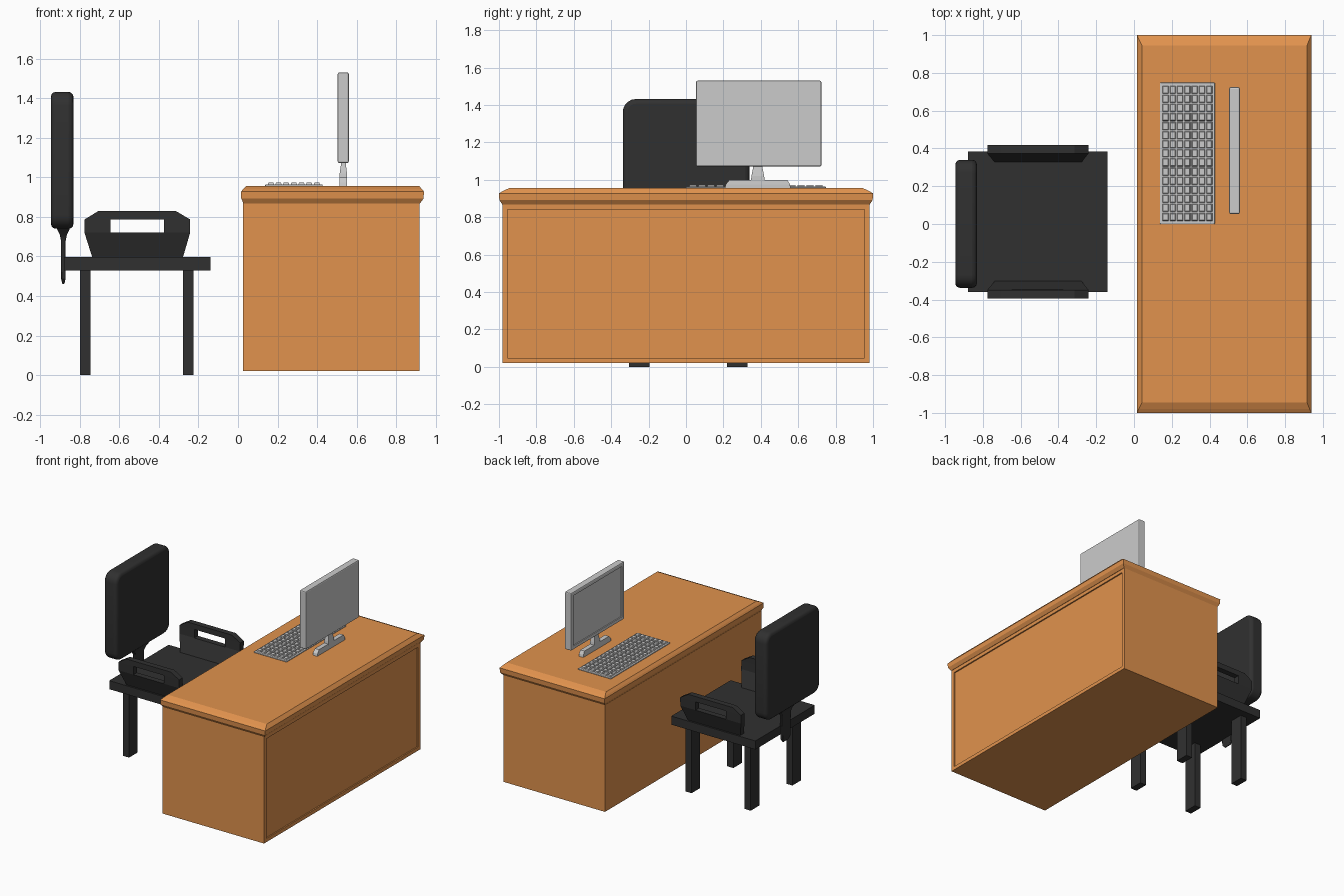
import bpy, bmesh
from mathutils import Vector

if "Cube" in bpy.data.objects:
    bpy.data.objects.remove(bpy.data.objects["Cube"])


def material(name, color):
    m = bpy.data.materials.new(name)
    m.diffuse_color = (*color, 1)
    m.use_nodes = True
    m.node_tree.nodes["Principled BSDF"].inputs["Base Color"].default_value = m.diffuse_color
    return m


WOOD = material("orange_wood", (0.75, 0.29, 0.075))
DARK = material("dark_fabric", (0.03, 0.03, 0.03))


def finish(name, bm, mat=None):
    bmesh.ops.recalc_face_normals(bm, faces=bm.faces)
    me = bpy.data.meshes.new(name)
    bm.to_mesh(me)
    bm.free()
    ob = bpy.data.objects.new(name, me)
    bpy.context.collection.objects.link(ob)
    if mat:
        me.materials.append(mat)
    return ob


def add_loft(bm, rings):
    """Stack of rectangles, each (z, x0, x1, y0, y1), capped at both ends."""
    loops = [[bm.verts.new(p) for p in ((x0, y0, z), (x1, y0, z), (x1, y1, z), (x0, y1, z))]
             for z, x0, x1, y0, y1 in rings]
    for a, b in zip(loops, loops[1:]):
        for i in range(4):
            j = (i + 1) % 4
            bm.faces.new((a[i], a[j], b[j], b[i]))
    bm.faces.new(loops[0][::-1])
    bm.faces.new(loops[-1])


def loft(name, rings, mat=None):
    bm = bmesh.new()
    add_loft(bm, rings)
    return finish(name, bm, mat)


def box(name, x0, x1, y0, y1, z0, z1, mat=None):
    return loft(name, [(z0, x0, x1, y0, y1), (z1, x0, x1, y0, y1)], mat)


def recess(ob, direction, border, depth):
    """Sink a bordered panel into the face that points along direction."""
    bm = bmesh.new()
    bm.from_mesh(ob.data)
    d = Vector(direction)
    bm.normal_update()
    face = max(bm.faces, key=lambda f: f.normal.dot(d) * f.calc_area())
    bmesh.ops.inset_region(bm, faces=[face], thickness=border)
    bmesh.ops.translate(bm, verts=face.verts[:], vec=-d * 0.0005)
    bmesh.ops.inset_region(bm, faces=[face], thickness=0.0001, depth=-depth)
    bm.to_mesh(ob.data)
    bm.free()


def bevel(ob, width, segments, angle=0.5):
    m = ob.modifiers.new("bevel", 'BEVEL')
    m.width, m.segments = width, segments
    m.limit_method, m.angle_limit = 'ANGLE', angle


def smooth(ob):
    bpy.ops.object.select_all(action='DESELECT')
    bpy.context.view_layer.objects.active = ob
    ob.select_set(True)
    bpy.ops.object.shade_smooth_by_angle(angle=0.6)


# Desk body with sunken front panel, and moulded top
body = box("desk_body", 0.025, 0.917, -0.982, 0.982, 0.02, 0.87, WOOD)
recess(body, (1, 0, 0), 0.04, 0.01)
loft("desk_top", [(0.868, 0.028, 0.92, -0.982, 0.982),
                  (0.893, 0.016, 0.938, -0.998, 0.998),
                  (0.928, 0.016, 0.94, -1.0, 1.0),
                  (0.940, 0.025, 0.93, -0.98, 0.98),
                  (0.956, 0.042, 0.916, -0.945, 0.945)], WOOD)

# Monitor: casing with recessed screen, neck and foot
casing = box("monitor", 0.504, 0.56, 0.053, 0.724, 1.072, 1.53)
bevel(casing, 0.008, 2)
bpy.context.view_layer.objects.active = casing
bpy.ops.object.modifier_apply(modifier="bevel")
recess(casing, (-1, 0, 0), 0.03, 0.008)
loft("monitor_neck", [(0.99, 0.513, 0.551, 0.347, 0.421),
                      (1.02, 0.514, 0.551, 0.35, 0.418),
                      (1.06, 0.520, 0.546, 0.358, 0.41),
                      (1.08, 0.522, 0.544, 0.36, 0.408)])
loft("monitor_foot", [(0.955, 0.512, 0.552, 0.208, 0.56),
                      (0.975, 0.512, 0.552, 0.212, 0.556),
                      (1.0, 0.514, 0.55, 0.232, 0.542)])

# Keyboard tray and tapered keys
tray = box("keyboard_tray", 0.137, 0.428, 0.0, 0.748, 0.954, 0.964)
bevel(tray, 0.004, 2)
bm = bmesh.new()
rows, cols = 7, 15
dx, dy = 0.271 / rows, 0.722 / cols
for r in range(rows):
    for c in range(cols):
        x, y = 0.147 + r * dx, 0.013 + c * dy
        add_loft(bm, [(0.962, x + 0.003, x + dx - 0.003, y + 0.003, y + dy - 0.003),
                      (0.973, x + 0.007, x + dx - 0.007, y + 0.007, y + dy - 0.007)])
finish("keyboard_keys", bm)

# Chair seat and four legs
MID = 0.012
box("seat", -0.88, -0.14, MID - 0.373, MID + 0.373, 0.53, 0.598, DARK)
for xn, x in (("rear", -0.772), ("front", -0.252)):
    for yn, s in (("right", -1), ("left", 1)):
        y = MID + s * 0.262
        box(f"{xn}_{yn}_leg", x - 0.027, x + 0.027, y - 0.054, y + 0.054, 0, 0.54, DARK)

# Armrests: flared panel with a handle hole, one per side
arm_rows = [(0.59, 0.312, -0.735, -0.28), (0.72, 0.36, -0.776, -0.242),
            (0.787, 0.362, -0.776, -0.242), (0.83, 0.362, -0.705, -0.315)]
for name, s in (("right_armrest", -1), ("left_armrest", 1)):
    bm = bmesh.new()
    grid = [[bm.verts.new((x, MID + s * d, z)) for x in (x0, -0.645, -0.375, x1)]
            for z, d, x0, x1 in arm_rows]
    for r in range(3):
        for c in range(3):
            if (r, c) != (1, 1):
                bm.faces.new((grid[r][c], grid[r][c + 1], grid[r + 1][c + 1], grid[r + 1][c]))
    ext = bmesh.ops.extrude_face_region(bm, geom=bm.faces[:], use_keep_orig=True)
    moved = [g for g in ext["geom"] if isinstance(g, bmesh.types.BMVert)]
    bmesh.ops.translate(bm, verts=moved, vec=(0, s * 0.045, 0))
    finish(name, bm, DARK)

# Padded backrest: rounded corners first, then softened rims
bm = bmesh.new()
add_loft(bm, [(0.74, -0.946, -0.832, -0.338, 0.34), (1.432, -0.946, -0.832, -0.338, 0.34)])
corners = [e for e in bm.edges if abs(e.verts[0].co.x - e.verts[1].co.x) > 0.05]
bmesh.ops.bevel(bm, geom=corners, offset=0.07, segments=5, profile=0.5, affect='EDGES')
back = finish("backrest", bm, DARK)
bevel(back, 0.025, 3, 0.9)
smooth(back)

# Backrest support bar reaching below the seat
bm = bmesh.new()
add_loft(bm, [(z, -0.883 - hx, -0.883 + hx, MID - hy, MID + hy) for z, hx, hy in
              ((0.46, 0.005, 0.03), (0.485, 0.011, 0.05), (0.68, 0.012, 0.055),
               (0.71, 0.018, 0.07), (0.735, 0.03, 0.1), (0.77, 0.045, 0.13))])
bar = finish("backrest_bar", bm, DARK)
bevel(bar, 0.004, 2, 1.0)
smooth(bar)
